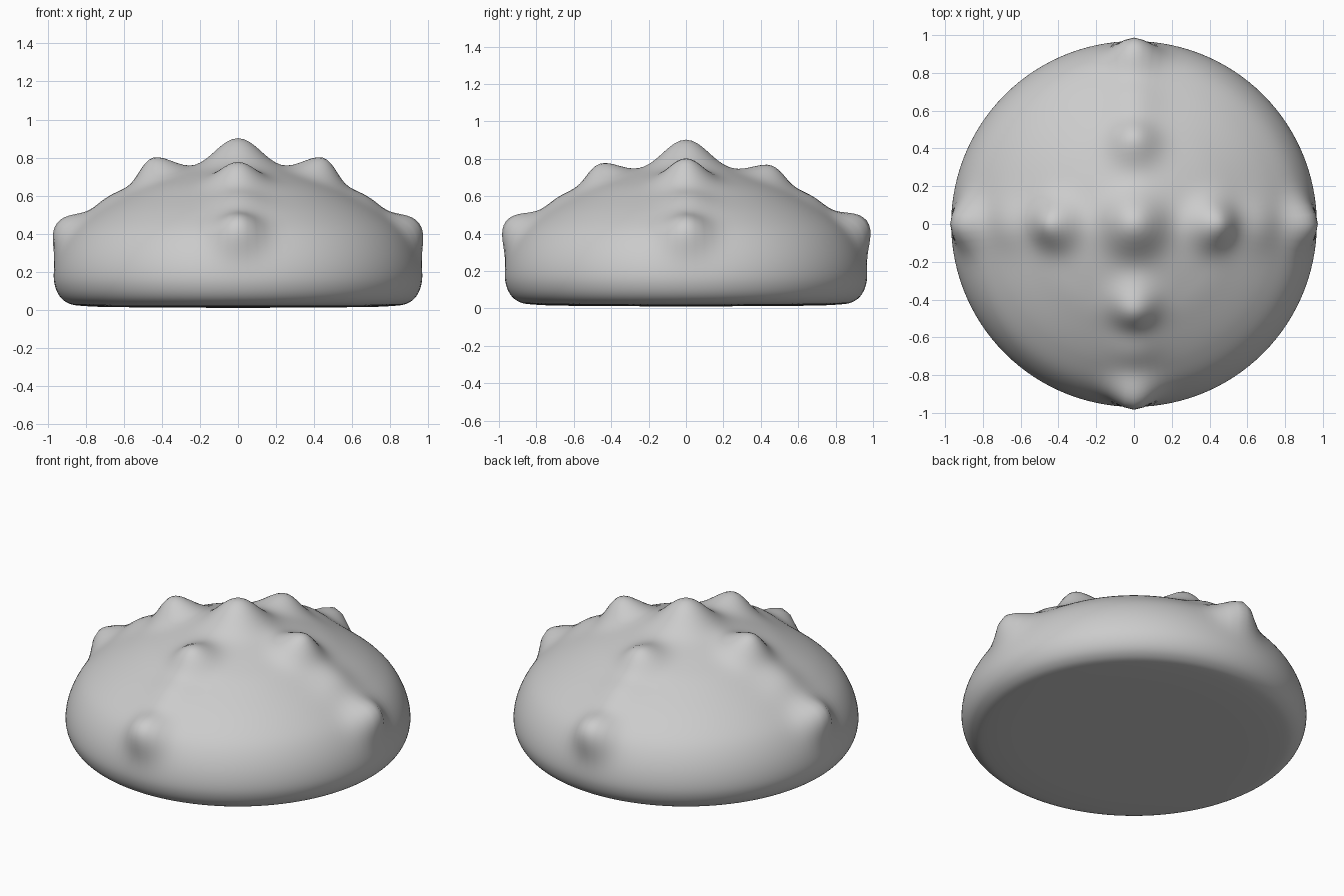
import bpy, bmesh, math
from mathutils import Vector

if "Cube" in bpy.data.objects:
    bpy.data.objects.remove(bpy.data.objects["Cube"])

# Dome profile (radius, height), underside to crown
PROFILE = [(0.4, 0.012), (0.78, 0.018), (0.91, 0.045), (0.965, 0.14), (0.95, 0.27), (0.88, 0.40),
           (0.76, 0.505), (0.60, 0.60), (0.45, 0.67), (0.25, 0.73), (0.0, 0.75)]
SEGS, STEPS = 120, 8

# Bumps: (centre, height, spread)
BUMPS = [((0, 0, 0.75), 0.152, 0.155)]
for x, y, inner, outer in [(1, 0, .12, .09), (-1, 0, .12, .09), (0, 1, .09, .11), (0, -1, .10, .105)]:
    BUMPS.append(((0.41 * x, 0.43 * y, 0.685), inner, 0.12))
    BUMPS.append(((0.88 * x, 0.88 * y, 0.40), outer, 0.115))
    BUMPS.append(((0.66 * x, 0.66 * y, 0.57), 0.035, 0.13))   # soft ridge between


def curve(points):
    """Catmull-Rom samples with outward normals."""
    pts = [Vector(p) for p in points]
    pts = [pts[0] * 2 - pts[1]] + pts + [Vector((-0.25, 0.73))]
    out = []
    for i in range(1, len(pts) - 2):
        a, b, c, d = pts[i - 1:i + 3]
        for k in range(STEPS):
            t = k / STEPS
            p = 0.5 * (2 * b + (c - a) * t + (2 * a - 5 * b + 4 * c - d) * t * t
                       + (3 * b - a - 3 * c + d) * t ** 3)
            g = (c - a) + 2 * (2 * a - 5 * b + 4 * c - d) * t + 3 * (3 * b - a - 3 * c + d) * t * t
            g.normalize()
            out.append((p, Vector((g.y, -g.x))))
    return out


def raised(p, n):
    """Push a surface point outward by the bumps around it."""
    push = sum(h * math.exp(-((p - Vector(c)).length / s) ** 2 / 1.0) for c, h, s in BUMPS)
    return p + n * push


# Lumpy dome body
bm = bmesh.new()
rings = []
for p, n in curve(PROFILE):
    ring = []
    for k in range(SEGS):
        a = 2 * math.pi * k / SEGS
        ca, sa = math.cos(a), math.sin(a)
        pos = Vector((p.x * ca, p.x * sa, p.y))
        ring.append(bm.verts.new(raised(pos, Vector((n.x * ca, n.x * sa, n.y)))))
    rings.append(ring)
for lo, hi in zip(rings, rings[1:]):
    for k in range(SEGS):
        j = (k + 1) % SEGS
        bm.faces.new((lo[k], lo[j], hi[j], hi[k]))
top = bm.verts.new(raised(Vector((0, 0, 0.75)), Vector((0, 0, 1))))
base = bm.verts.new((0, 0, 0.01))
for k in range(SEGS):
    j = (k + 1) % SEGS
    bm.faces.new((rings[-1][k], rings[-1][j], top))
    bm.faces.new((rings[0][j], rings[0][k], base))
bmesh.ops.recalc_face_normals(bm, faces=bm.faces)
for f in bm.faces:
    f.smooth = True
mesh = bpy.data.meshes.new("studded_dome")
bm.to_mesh(mesh)
bm.free()
dome = bpy.data.objects.new("studded_dome", mesh)
bpy.context.collection.objects.link(dome)
